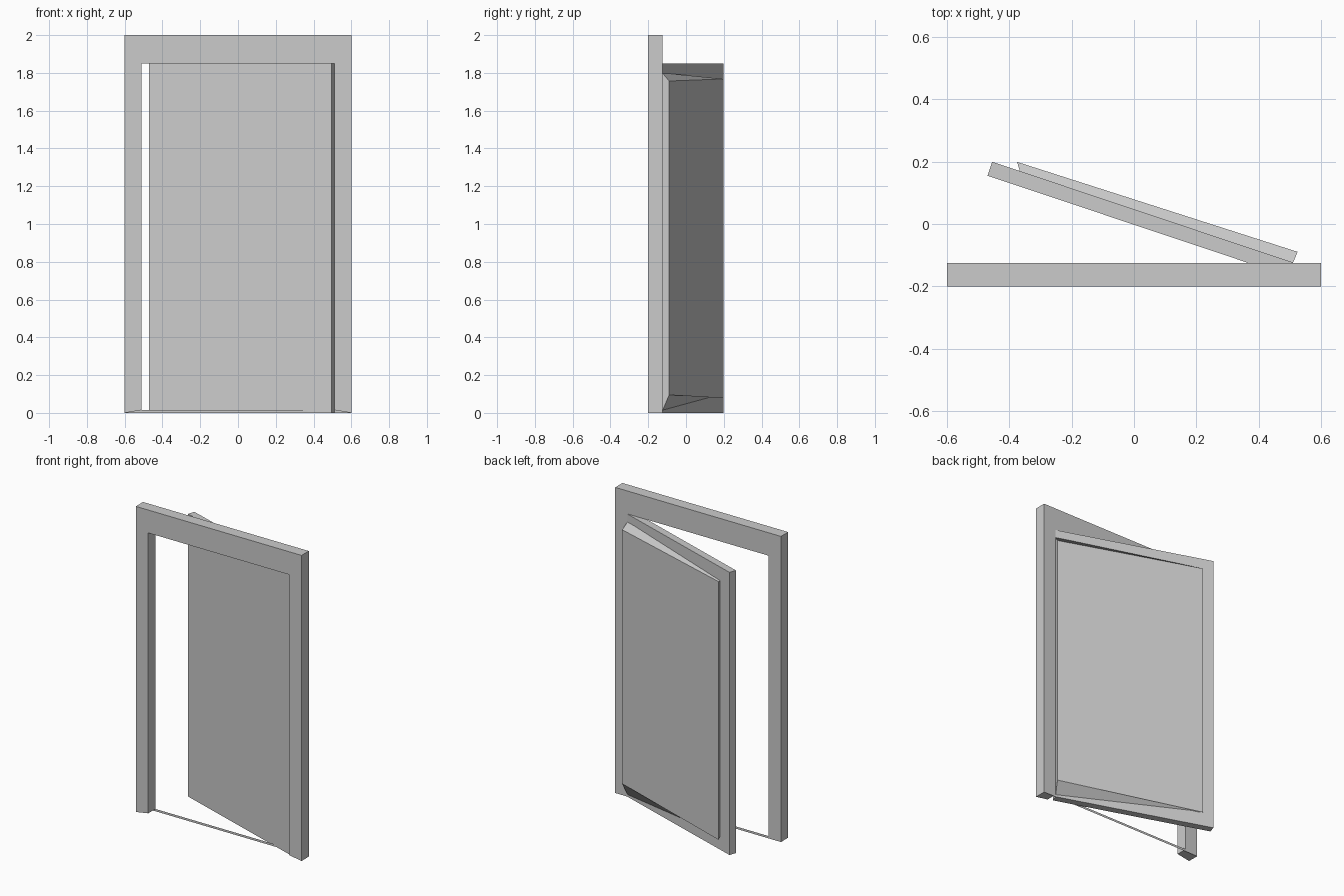
import bpy, bmesh, math
from mathutils import Matrix, Vector

if "Cube" in bpy.data.objects:
    bpy.data.objects.remove(bpy.data.objects["Cube"])

grey = bpy.data.materials.new("plain grey")
grey.diffuse_color = (0.6, 0.6, 0.6, 1)
grey.use_nodes = True
grey.node_tree.nodes["Principled BSDF"].inputs["Base Color"].default_value = grey.diffuse_color


def make(name, verts, faces, matrix=None):
    mesh = bpy.data.meshes.new(name)
    mesh.from_pydata(verts, [], faces)
    mesh.materials.append(grey)
    obj = bpy.data.objects.new(name, mesh)
    bpy.context.collection.objects.link(obj)
    if matrix:
        obj.matrix_world = matrix
    bm = bmesh.new()
    bm.from_mesh(mesh)
    bmesh.ops.recalc_face_normals(bm, faces=bm.faces)
    bm.to_mesh(mesh)
    bm.free()
    return obj


def loft(name, a, b, matrix=None):
    """Closed solid between two matching outlines."""
    n = len(a)
    faces = [tuple(range(n)), tuple(range(n, 2 * n))]
    faces += [(i, (i + 1) % n, n + (i + 1) % n, n + i) for i in range(n)]
    return make(name, a + b, faces, matrix)


# Door surround: arch outline with jamb feet rising toward the opening
FRONT, BACK, W, IN, TOP, SILL = -0.2, -0.125, 0.6, 0.51, 1.85, 0.015
outline = [(-W, 0), (-W, 2), (W, 2), (W, 0),
           (IN, SILL), (IN, TOP), (-IN, TOP), (-IN, SILL)]
loft("door_frame", [(x, FRONT, z) for x, z in outline],
     [(x, BACK, z) for x, z in outline])

# Thin threshold strip along the back of the frame
make("threshold", [(-W, BACK, 0), (W, BACK, 0), (IN, BACK, SILL), (-IN, BACK, SILL)],
     [(0, 1, 2, 3)])

# Door leaf, swung open about its right edge
swing = Matrix.Translation(Vector((-0.47, 0.155, 0))) @ Matrix.Rotation(math.radians(-18.5), 4, 'Z')
L, T = 1.018, 0.047


def rect(u0, u1, v0, v1, low0, low1, high0, high1):
    return [(u0, v0, low0), (u1, v1, low1), (u1, v1, high1), (u0, v0, high0)]


loft("door_leaf", rect(0, L, 0, 0, 0, 0, TOP, TOP), rect(0, L, T, T, 0, 0, TOP, TOP), swing)

# Raised panel on the back of the leaf
loft("door_panel", rect(0.095, L, T - 0.002, T - 0.002, 0.09, 0.01, 1.76, 1.80),
     rect(0.076, L + 0.003, T + 0.025, T + 0.037, 0.078, 0.095, 1.768, 1.757), swing)
